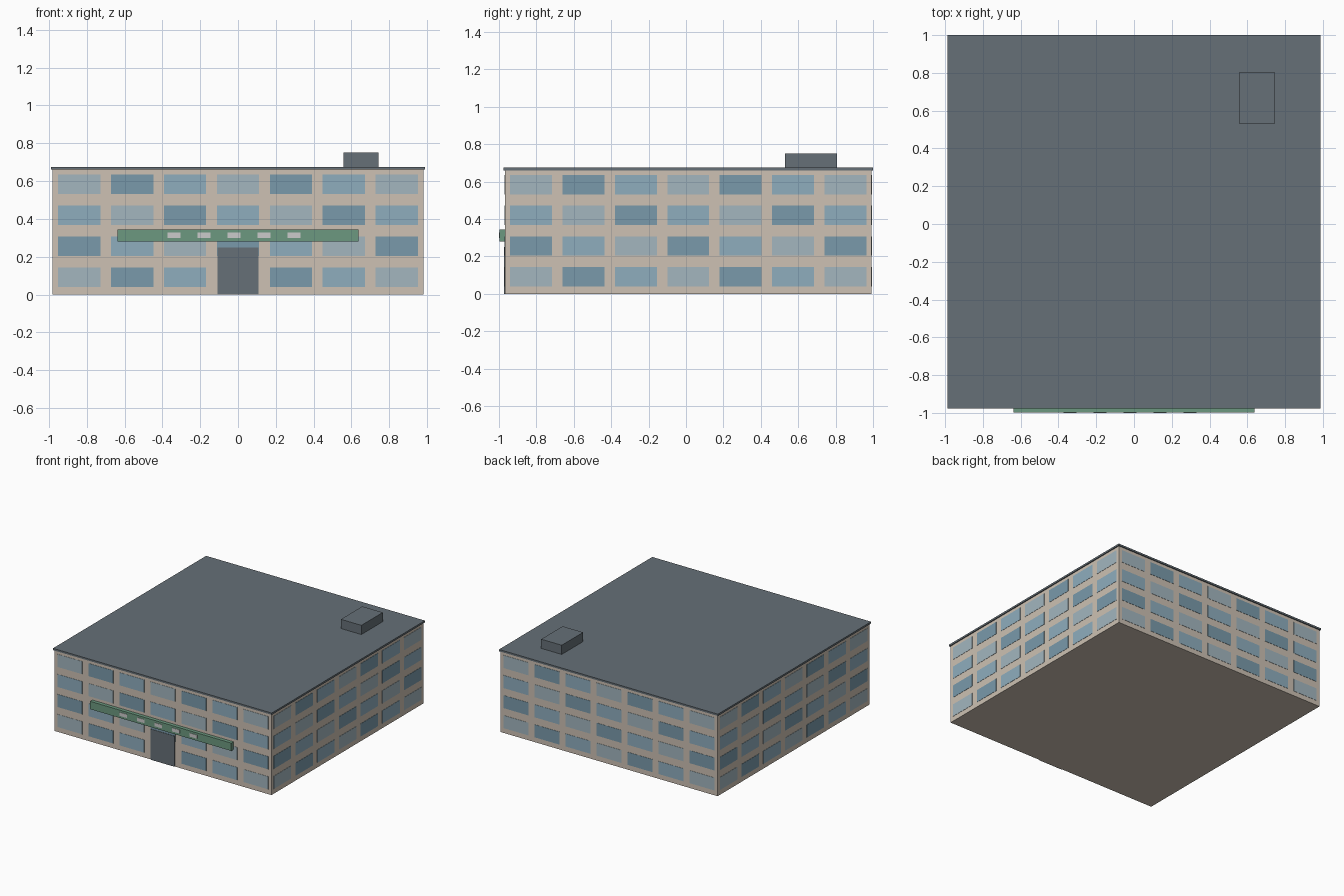
import bpy, bmesh
from mathutils import Matrix, Vector

if "Cube" in bpy.data.objects:
    bpy.data.objects.remove(bpy.data.objects["Cube"])


def material(name, rgb):
    m = bpy.data.materials.new(name)
    lin = [((v / 255 + 0.055) / 1.055) ** 2.4 for v in rgb]
    m.diffuse_color = (*lin, 1)
    m.use_nodes = True
    m.node_tree.nodes["Principled BSDF"].inputs["Base Color"].default_value = m.diffuse_color
    return m


WALL = material("wall_beige", (205, 193, 179))
SLATE = material("slate", (102, 112, 119))
GREEN = material("sign_green", (108, 153, 128))
WHITE = material("sign_white", (222, 222, 218))
GLASS = [material("glass_light", (163, 182, 191)),
         material("glass_dark", (122, 154, 171)),
         material("glass_mid", (143, 174, 190))]


def add_box(bm, lo, hi, transform=Matrix()):
    lo, hi = Vector(lo), Vector(hi)
    m = transform @ Matrix.Translation((lo + hi) / 2) @ Matrix.Diagonal((*(hi - lo), 1))
    bmesh.ops.create_cube(bm, size=1, matrix=m)


def finish(bm, name, mat):
    me = bpy.data.meshes.new(name)
    bm.to_mesh(me)
    bm.free()
    me.materials.append(mat)
    ob = bpy.data.objects.new(name, me)
    bpy.context.collection.objects.link(ob)


def box(name, lo, hi, mat):
    bm = bmesh.new()
    add_box(bm, lo, hi)
    finish(bm, name, mat)


CY = 0.012      # building centre in y
H = 0.98        # half width of the walls

# Main block, roof slab and rooftop unit
box("walls", (-H, CY - H, 0), (H, CY + H, 0.66), WALL)
box("roof_slab", (-0.988, CY - 0.988, 0.66), (0.988, CY + 0.988, 0.675), SLATE)
box("rooftop_unit", (0.558, 0.53, 0.675), (0.743, 0.806, 0.75), SLATE)

# Windows: 7 columns by 4 floors on each side, three glass tints in diagonals
sides = ["front", "right", "back", "left"]
for s, side in enumerate(sides):
    turn = Matrix.Translation((0, CY, 0)) @ Matrix.Rotation(s * 1.5707963, 4, 'Z')
    panes = [bmesh.new() for _ in GLASS]
    for r in range(4):
        for c in range(7):
            if side == "front" and r == 0 and c == 3:
                continue    # the entrance door takes this bay
            x, z = (c - 3) * 0.28, 0.04 + r * 0.1635
            add_box(panes[(c + r) % 3], (x - 0.112, -H - 0.002, z),
                    (x + 0.112, -H + 0.004, z + 0.104), turn)
    for bm, glass in zip(panes, GLASS):
        finish(bm, f"{side}_windows_{glass.name}", glass)

# Entrance door
box("door", (-0.109, CY - H - 0.005, 0), (0.109, CY - H + 0.005, 0.25), SLATE)

# Sign band with plain blocks
box("sign_band", (-0.637, -0.997, 0.28), (0.637, CY - H, 0.344), GREEN)
bm = bmesh.new()
for i in range(5):
    x = -0.338 + i * 0.1587
    add_box(bm, (x - 0.034, -1.0, 0.298), (x + 0.034, -0.995, 0.327))
finish(bm, "sign_blocks", WHITE)
